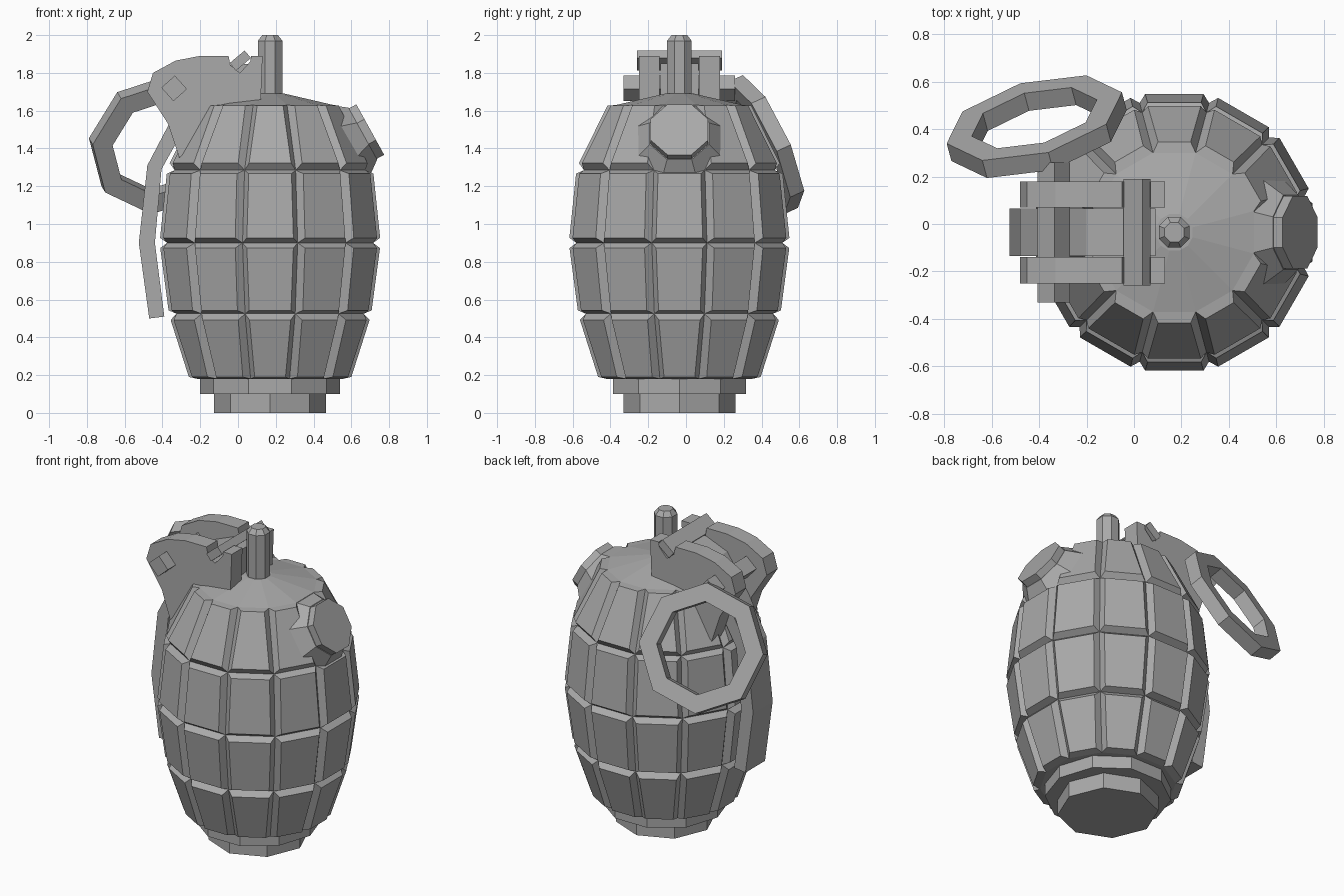
import bpy, bmesh, math
from mathutils import Vector, Matrix

if "Cube" in bpy.data.objects:
    bpy.data.objects.remove(bpy.data.objects["Cube"])

CX, CY = 0.17, -0.035

steel = bpy.data.materials.new("grey_steel")
steel.use_nodes = True
GREY = (0.4, 0.4, 0.4, 1)
steel.diffuse_color = GREY
steel.node_tree.nodes["Principled BSDF"].inputs["Base Color"].default_value = GREY


def finish(name, bm):
    bmesh.ops.recalc_face_normals(bm, faces=bm.faces)
    mesh = bpy.data.meshes.new(name)
    bm.to_mesh(mesh)
    bm.free()
    mesh.materials.append(steel)
    obj = bpy.data.objects.new(name, mesh)
    bpy.context.collection.objects.link(obj)
    return obj


def lathe(bm, profile, sides, turn=0.0):
    """Rings of (radius, height) joined into a closed, faceted solid."""
    rings = []
    for r, z in profile:
        rings.append([bm.verts.new((r * math.cos(turn + math.tau * i / sides),
                                    r * math.sin(turn + math.tau * i / sides), z))
                      for i in range(sides)])
    bands = []
    for a, b in zip(rings, rings[1:]):
        bands.append([bm.faces.new((a[i], a[(i + 1) % sides], b[(i + 1) % sides], b[i]))
                      for i in range(sides)])
    bm.faces.new(rings[0][::-1])
    bm.faces.new(rings[-1])
    return bands


def turned(name, profile, sides, turn=0.0, matrix=None):
    bm = bmesh.new()
    lathe(bm, profile, sides, turn)
    bm.transform(matrix or Matrix.Translation((CX, CY, 0)))
    return finish(name, bm)


def plate(name, outline, y0, y1):
    """Side outline in x and z, extruded along y."""
    bm = bmesh.new()
    face = bm.faces.new([bm.verts.new((x, y0, z)) for x, z in outline])
    side = bmesh.ops.extrude_face_region(bm, geom=[face])
    bmesh.ops.translate(bm, vec=(0, y1 - y0, 0),
                        verts=[v for v in side["geom"] if isinstance(v, bmesh.types.BMVert)])
    return finish(name, bm)


def aim(center, normal, up):
    """Frame whose z axis is the normal and whose y axis leans to up."""
    z = Vector(normal).normalized()
    x = Vector(up).cross(z).normalized()
    frame = Matrix((x, z.cross(x), z)).transposed().to_4x4()
    return Matrix.Translation(center) @ frame


# Body: twelve columns of raised panels in four rows, under a shallow dome
SIDES = 12
half = math.pi / SIDES
rows = [(0.385, 0.18), (0.495, 0.525), (0.545, 0.90), (0.505, 1.285), (0.335, 1.63)]
profile = [(r / math.cos(half), z) for r, z in rows] + [(0.08, 1.69)]
bm = bmesh.new()
bands = lathe(bm, profile, SIDES, half)
bm.normal_update()
panels = [f for band in bands[:4] for f in band]
panels.remove(bands[3][SIDES - 1])
bmesh.ops.inset_individual(bm, faces=panels, thickness=0.032, depth=0.04)
bm.transform(Matrix.Translation((CX, CY, 0)))
finish("body", bm)

# Base rings and top post
turned("base_collar", [(0.37, 0.10), (0.37, 0.20)], 10)
turned("base_plug", [(0.296, 0), (0.296, 0.12)], 8)
turned("top_post", [(0.07, 1.62), (0.07, 1.97), (0.045, 2.0)], 8, math.pi / 8)

# Filler plug on the side, with its flared boss
tilt = aim((0.70, CY, 1.50), (0.87, 0, 0.48), (0, 0, 1))
turned("filler_boss", [(0.33, -0.24), (0.17, -0.045)], 8, math.pi / 8, tilt)
turned("filler_plug", [(0.165, -0.075), (0.165, 0)], 8, math.pi / 8, tilt)

# Pair of hinge brackets with a notch in the top edge
bracket = [(0.12, 1.64), (0.13, 1.89), (0.07, 1.89), (0.065, 1.86), (0.01, 1.80),
           (-0.04, 1.84), (-0.05, 1.89), (-0.2, 1.89), (-0.33, 1.865), (-0.45, 1.80),
           (-0.48, 1.70), (-0.37, 1.53), (-0.31, 1.35), (-0.1, 1.55)]
for name, sign in (("front_bracket", -1), ("back_bracket", 1)):
    plate(name, bracket, CY + sign * 0.105, CY + sign * 0.215)

# Safety lever running over the top and down the side
lever = [(-0.39, 0.51), (-0.44, 0.90), (-0.405, 1.29), (-0.31, 1.46), (-0.12, 1.66),
         (0.09, 1.68), (0.09, 1.85), (-0.05, 1.84), (-0.2, 1.78), (-0.29, 1.65),
         (-0.37, 1.52), (-0.48, 1.31), (-0.525, 0.90), (-0.47, 0.50)]
plate("safety_lever", lever, CY - 0.1, CY + 0.1)


# Square bars through the brackets
def bar(name, x, z, w, h, angle, reach):
    c, s = math.cos(angle), math.sin(angle)
    corners = [(-w, -h), (w, -h), (w, h), (-w, h)]
    plate(name, [(x + a * c - b * s, z + a * s + b * c) for a, b in corners],
          CY - reach, CY + reach)


bar("hinge_axle", -0.338, 1.718, 0.048, 0.048, math.radians(42), 0.295)
bar("notch_bar", 0.012, 1.865, 0.052, 0.026, math.radians(40), 0.225)

# Pull ring: a tilted eight sided loop
bm = bmesh.new()
ring = [(0.385, -0.042), (0.385, 0.042), (0.275, 0.042), (0.275, -0.042)]
loops = [[bm.verts.new((r * math.cos(math.tau * i / 8), r * math.sin(math.tau * i / 8), z))
          for r, z in ring] for i in range(8)]
for i in range(8):
    a, b = loops[i], loops[(i + 1) % 8]
    for j in range(4):
        k = (j + 1) % 4
        bm.faces.new((a[j], a[k], b[k], b[j]))
bm.transform(aim((-0.41, 0.41, 1.42), (-0.27, 1, 0.46), (0, 0, 1)) @ Matrix.Rotation(0.05, 4, "Z"))
finish("pull_ring", bm)
